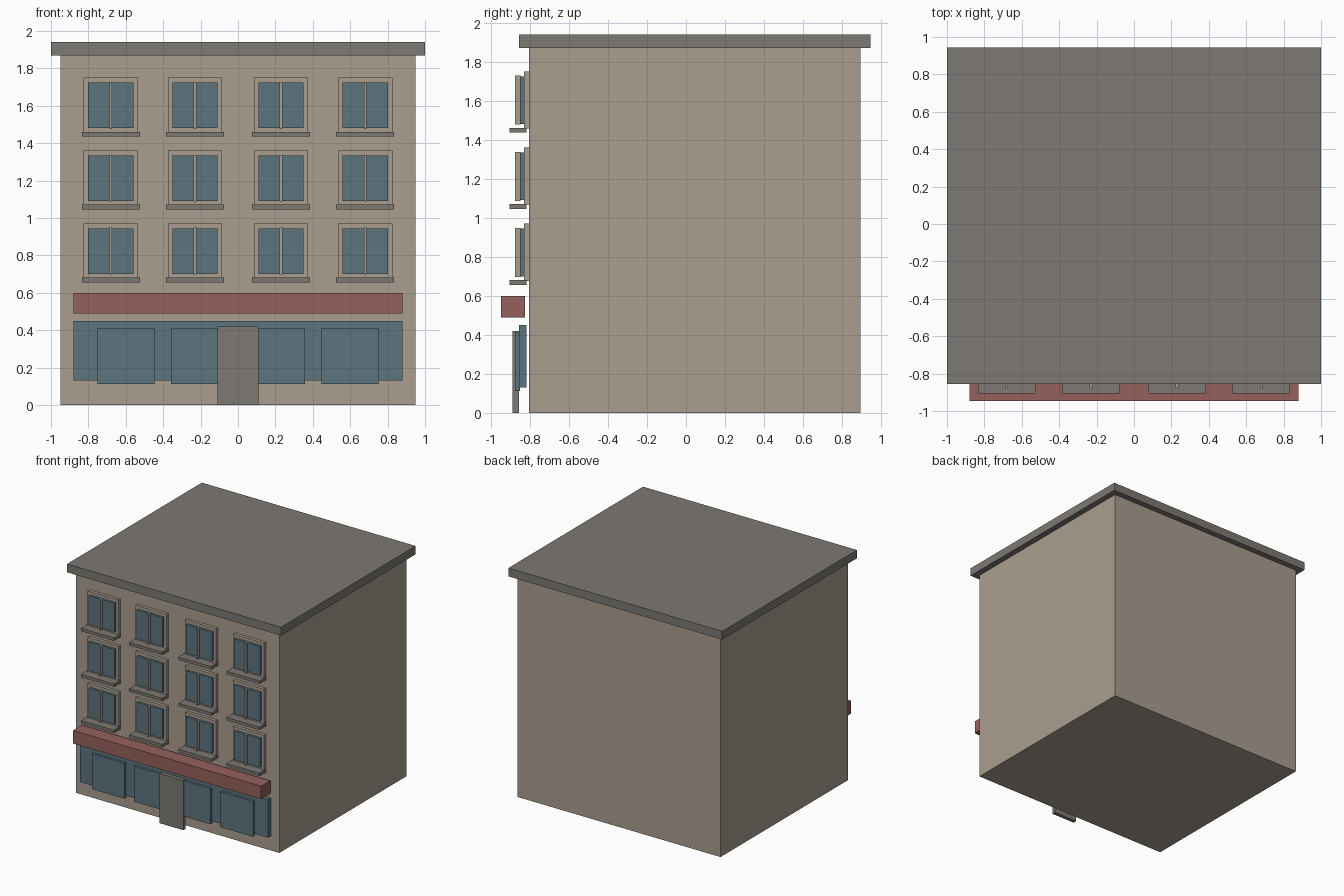
import bpy
import bmesh
from mathutils import Matrix

default = bpy.data.objects.get("Cube")
if default:
    bpy.data.objects.remove(default, do_unlink=True)


def material(name, rgb):
    mat = bpy.data.materials.new(name)
    mat.use_nodes = True
    colour = (*rgb, 1.0)
    mat.diffuse_color = colour
    mat.node_tree.nodes["Principled BSDF"].inputs["Base Color"].default_value = colour
    return mat


stone = material("beige stone", (0.40, 0.34, 0.275))
grey = material("warm grey", (0.205, 0.191, 0.171))
glass = material("blue glass", (0.107, 0.178, 0.212))
red = material("dull red", (0.30, 0.117, 0.107))


def box(name, xs, ys, zs, mat):
    """Box spanning the given (low, high) range on each axis."""
    spans = (xs, ys, zs)
    centre = [(a + b) / 2 for a, b in spans]
    size = [b - a for a, b in spans]
    bm = bmesh.new()
    bmesh.ops.create_cube(bm, size=1, matrix=Matrix.Diagonal((*size, 1)))
    mesh = bpy.data.meshes.new(name)
    bm.to_mesh(mesh)
    bm.free()
    mesh.materials.append(mat)
    obj = bpy.data.objects.new(name, mesh)
    obj.location = centre
    bpy.context.collection.objects.link(obj)
    return obj


def around(x, width):
    return (x - width / 2, x + width / 2)


# Main block and overhanging flat roof
box("building_body", (-0.95, 0.95), (-0.805, 0.895), (0, 1.87), stone)
box("roof_slab", (-1, 1), (-0.855, 0.945), (1.87, 1.94), grey)

# Shop front: glazing band, display panes, door and fascia
box("shop_glazing", (-0.88, 0.88), (-0.856, -0.818), (0.13, 0.45), glass)
for i, x in enumerate((-0.6, -0.205, 0.205, 0.6)):
    box(f"display_pane_{i + 1}", around(x, 0.305), (-0.877, -0.851), (0.112, 0.412), glass)
box("front_door", (-0.11, 0.11), (-0.888, -0.857), (0, 0.42), grey)
box("shop_fascia", (-0.88, 0.88), (-0.947, -0.826), (0.49, 0.60), red)

# Upper windows: three floors of four
for floor in range(3):
    z = 0.68 + floor * 0.39
    for col, x in enumerate((-0.68, -0.23, 0.23, 0.68)):
        tag = f"{floor + 1}_{col + 1}"
        box(f"window_frame_{tag}", around(x, 0.29), (-0.831, -0.805), (z - 0.003, z + 0.29), stone)
        box(f"window_glass_{tag}", around(x, 0.243), (-0.851, -0.826), (z + 0.02, z + 0.264), glass)
        box(f"window_mullion_{tag}", around(x, 0.014), (-0.877, -0.849), (z + 0.017, z + 0.268), stone)
        box(f"window_sill_{tag}", around(x, 0.31), (-0.905, -0.818), (z - 0.024, z + 0.001), grey)
